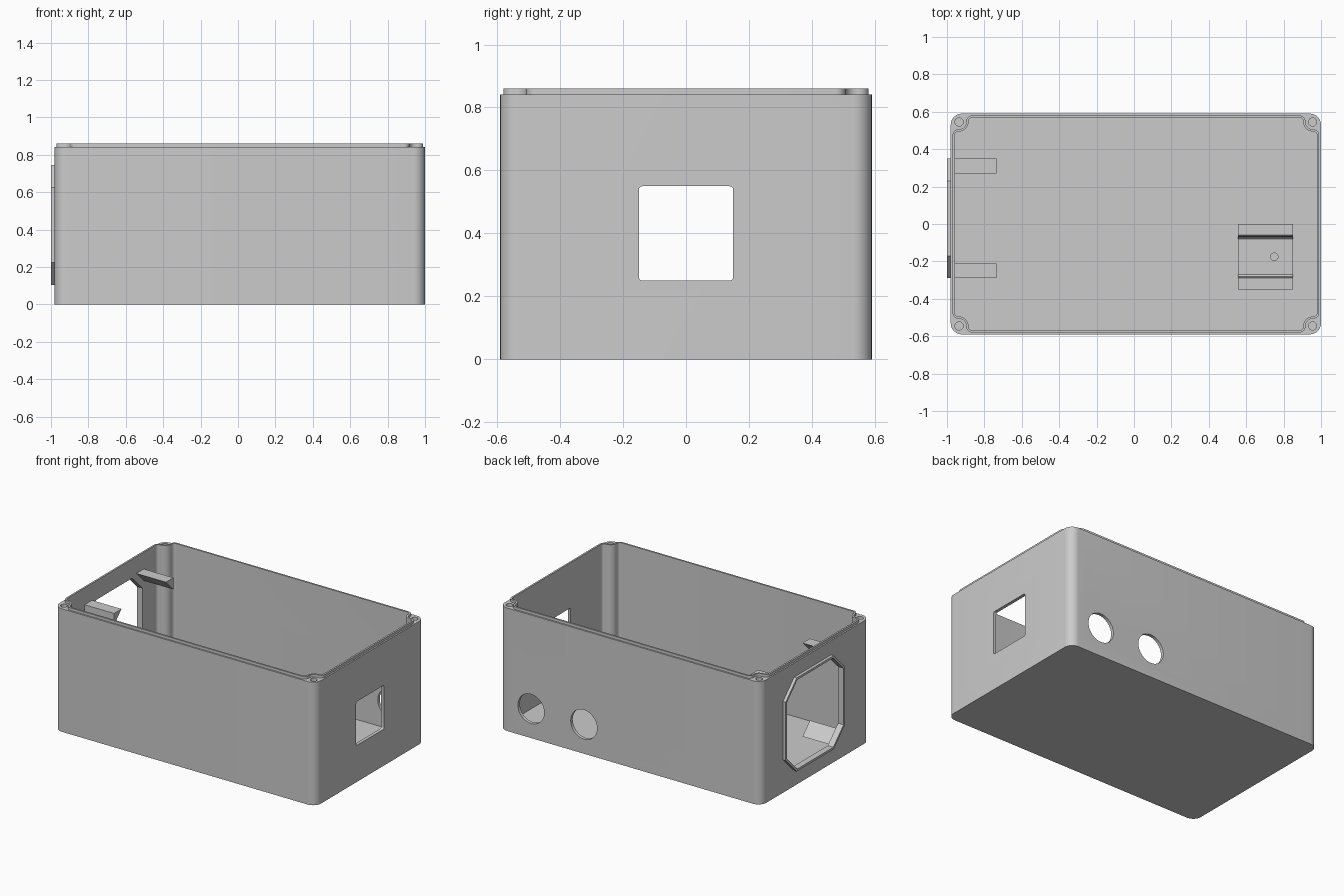
import bpy, bmesh, math
from math import cos, sin, pi, atan2, sqrt
from mathutils import Vector

cube = bpy.data.objects.get("Cube")
if cube:
    bpy.data.objects.remove(cube, do_unlink=True)

mat = bpy.data.materials.new("light_grey_plastic")
mat.use_nodes = True
GREY = (0.6, 0.6, 0.6, 1.0)
mat.diffuse_color = GREY
mat.node_tree.nodes["Principled BSDF"].inputs["Base Color"].default_value = GREY

# Main dimensions
CX = 0.01                     # the shell is offset by the raised rim on its right end
HALF_X, HALF_Y = 0.99, 0.59
BODY_TOP, LIP_TOP = 0.842, 0.86
WALL, FLOOR = 0.022, 0.022
SCREW_X, SCREW_Y = HALF_X - 0.045, HALF_Y - 0.045


def prism(name, pts, axis, lo, hi):
    """Extrude a 2D outline along x, y or z (outline axes follow cyclic order)."""
    def place(p, h):
        return {"x": (h, p[0], p[1]), "y": (p[1], h, p[0]), "z": (p[0], p[1], h)}[axis]
    bm = bmesh.new()
    a = [bm.verts.new(place(p, lo)) for p in pts]
    b = [bm.verts.new(place(p, hi)) for p in pts]
    bm.faces.new(a[::-1])
    bm.faces.new(b)
    n = len(pts)
    for i in range(n):
        j = (i + 1) % n
        bm.faces.new((a[i], a[j], b[j], b[i]))
    bmesh.ops.recalc_face_normals(bm, faces=bm.faces)
    me = bpy.data.meshes.new(name)
    bm.to_mesh(me)
    bm.free()
    me.materials.append(mat)
    ob = bpy.data.objects.new(name, me)
    bpy.context.scene.collection.objects.link(ob)
    return ob


def arc(cx, cy, r, a0, a1, n=10):
    return [(cx + r * cos(a0 + (a1 - a0) * i / n),
             cy + r * sin(a0 + (a1 - a0) * i / n)) for i in range(n + 1)]


def circle(cx, cy, r, n=40):
    return arc(cx, cy, r, 0, 2 * pi, n)[:-1]


def rounded_rect(cx, cy, hx, hy, r, n=10):
    pts = []
    for k, (sx, sy) in enumerate(((1, 1), (-1, 1), (-1, -1), (1, -1))):
        pts += arc(cx + sx * (hx - r), cy + sy * (hy - r), r, k * pi / 2, (k + 1) * pi / 2, n)
    return pts


def octagon(cy, cz, half, cut):
    s = half - cut
    return [(cy + y, cz + z) for y, z in
            ((half, -s), (half, s), (s, half), (-s, half),
             (-half, s), (-half, -s), (-s, -half), (s, -half))]


def cavity_outline(d):
    """Inner wall line, bending around the corner screw posts, grown outward by d."""
    hx, hy, f, R = HALF_X - WALL, HALF_Y - WALL, 0.02, 0.05
    c = Vector((SCREW_X, SCREW_Y))
    dx = hx - f - c.x
    reach = sqrt((R + f) ** 2 - dx ** 2)
    A = Vector((hx - f, c.y - reach))
    B = Vector((c.x - reach, hy - f))
    ang = lambda v: atan2(v.y, v.x)
    quad = arc(A.x, A.y, f + d, 0, ang(c - A), 8)
    quad += arc(c.x, c.y, R - d, ang(A - c) % (2 * pi), ang(B - c) % (2 * pi), 12)[1:-1]
    quad += arc(B.x, B.y, f + d, ang(c - B), pi / 2, 8)
    left = [(-x, y) for x, y in reversed(quad)]
    top = quad + left
    full = top + [(x, -y) for x, y in reversed(top)]
    return [(x + CX, y) for x, y in full]


def combine(target, tool, op):
    """Apply a boolean and discard the tool."""
    tool.hide_render = True
    mod = target.modifiers.new("bool", "BOOLEAN")
    mod.operation, mod.solver, mod.object = op, "EXACT", tool
    bpy.context.view_layer.objects.active = target
    bpy.ops.object.modifier_apply(modifier=mod.name)
    bpy.data.objects.remove(tool, do_unlink=True)


def smooth(ob):
    bpy.ops.object.select_all(action="DESELECT")
    ob.select_set(True)
    bpy.context.view_layer.objects.active = ob
    bpy.ops.object.shade_smooth_by_angle(angle=math.radians(30))


# Shell with sealing lip and raised octagonal rim
OCT_Y, OCT_Z, OCT_HALF, OCT_CUT = 0.03, 0.425, 0.32, 0.12
shell = prism("enclosure_shell", rounded_rect(CX, 0, HALF_X, HALF_Y, 0.06), "z", 0, BODY_TOP)
combine(shell, prism("lip", cavity_outline(0.012), "z", 0.5, LIP_TOP), "UNION")
combine(shell, prism("rim", octagon(OCT_Y, OCT_Z, OCT_HALF, OCT_CUT), "x", -1, -0.9), "UNION")

# Hollow interior
combine(shell, prism("cavity", cavity_outline(0), "z", FLOOR, 1), "DIFFERENCE")

# Openings: octagon, rounded square window, two round ports
combine(shell, prism("octagon_cut", octagon(OCT_Y, OCT_Z, OCT_HALF - 0.015, OCT_CUT - 0.009),
                     "x", -1.1, -0.9), "DIFFERENCE")
combine(shell, prism("window_cut", rounded_rect(0, 0.4, 0.15, 0.15, 0.012, 5),
                     "x", 0.9, 1.1), "DIFFERENCE")
for x in (0.76, 0.36):
    combine(shell, prism("port_cut", circle(0.2, x, 0.1), "y", 0.5, 0.7), "DIFFERENCE")

# Screw holes in the corner posts
for sx in (-1, 1):
    for sy in (-1, 1):
        combine(shell, prism("screw_cut", circle(CX + sx * SCREW_X, sy * SCREW_Y, 0.022, 24),
                             "z", 0.6, 1), "DIFFERENCE")
smooth(shell)

# Triangular support fingers behind the octagon corners
for sy, side in ((1, "left"), (-1, "right")):
    for sz, level in ((1, "upper"), (-1, "lower")):
        y, z = OCT_Y + sy * OCT_HALF, OCT_Z + sz * OCT_HALF
        prism(f"support_finger_{level}_{side}",
              [(y, z), (y - sy * 0.08, z), (y, z - sz * 0.08)], "x", -0.965, -0.735)

# Top-hat mounting rail on the floor
half = [(0.095, 0.032), (0.105, 0.042), (0.108, 0.087), (0.115, 0.095),
        (0.175, 0.095), (0.175, 0.083), (0.12, 0.083), (0.12, 0.02)]
RAIL_Y = -0.175
profile = [(RAIL_Y + y, z) for y, z in half] + [(RAIL_Y - y, z) for y, z in reversed(half)]
rail = prism("mounting_rail", profile, "x", 0.555, 0.85)
combine(rail, prism("rail_hole_cut", circle(0.75, RAIL_Y, 0.02, 24), "z", 0, 0.06), "DIFFERENCE")
smooth(rail)
